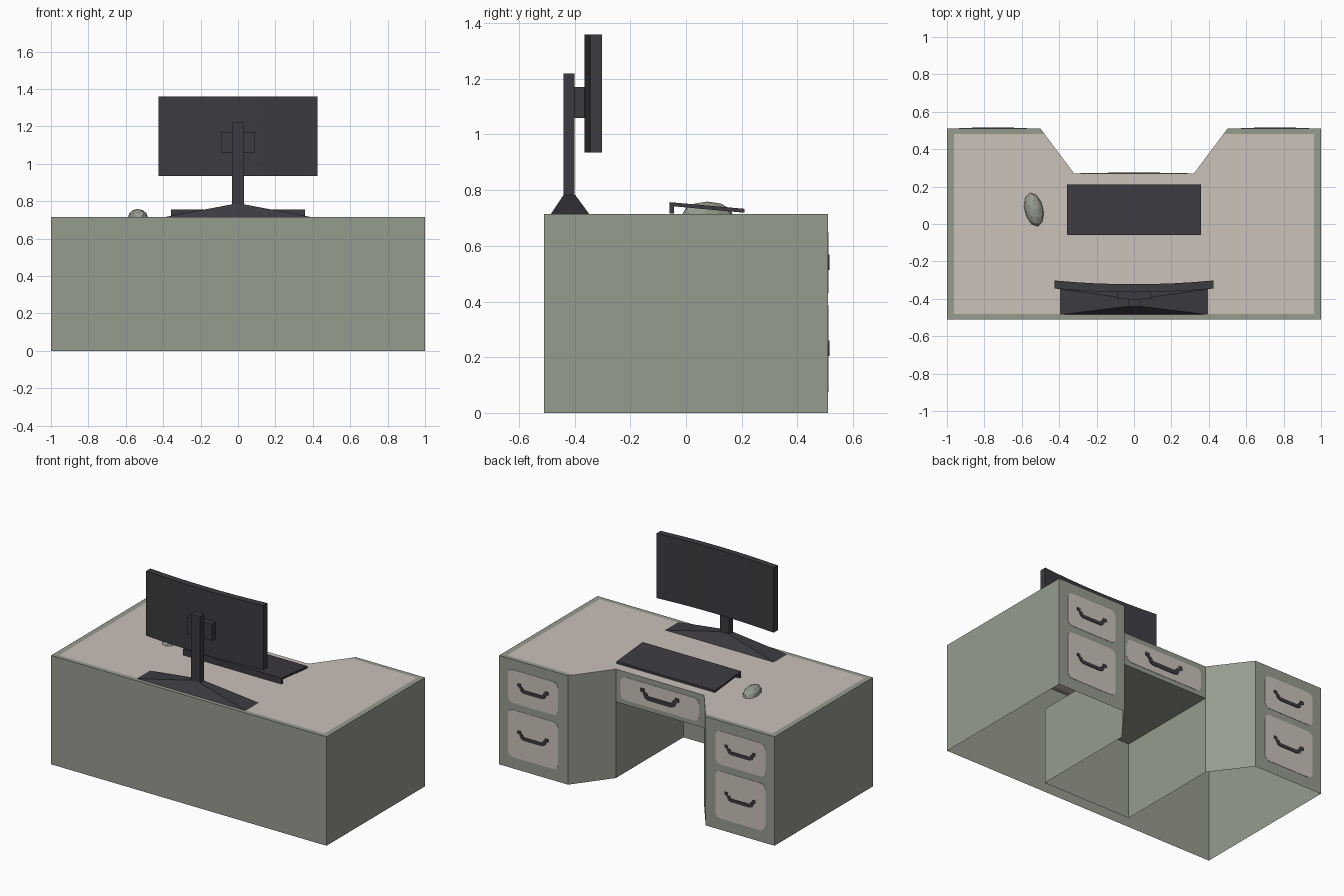
import bpy, bmesh, math
from mathutils import Matrix

if "Cube" in bpy.data.objects:
    bpy.data.objects.remove(bpy.data.objects["Cube"])


def material(name, rgb):
    m = bpy.data.materials.new(name)
    m.diffuse_color = (*rgb, 1)
    m.use_nodes = True
    m.node_tree.nodes["Principled BSDF"].inputs["Base Color"].default_value = m.diffuse_color
    return m


GREEN = material("grey_green", (0.305, 0.332, 0.275))
BEIGE = material("warm_beige", (0.597, 0.539, 0.485))
DARK = material("charcoal", (0.046, 0.043, 0.052))
H = 0.715      # desk height
KNEE = 0.5     # knee space height


def finish(name, bm, *mats):
    bmesh.ops.remove_doubles(bm, verts=bm.verts, dist=1e-5)
    bmesh.ops.recalc_face_normals(bm, faces=bm.faces)
    me = bpy.data.meshes.new(name)
    bm.to_mesh(me)
    bm.free()
    for m in mats:
        me.materials.append(m)
    ob = bpy.data.objects.new(name, me)
    bpy.context.collection.objects.link(ob)
    return ob


def poly(bm, pts, mat=0):
    f = bm.faces.new([bm.verts.new(p) for p in pts])
    f.material_index = mat
    return f


def prism(bm, pts, offset):
    """Closed solid: a polygon pushed along an offset vector."""
    f = poly(bm, pts)
    back = [tuple(c + o for c, o in zip(p, offset)) for p in pts]
    poly(bm, back[::-1])
    for i in range(len(pts)):
        j = (i + 1) % len(pts)
        poly(bm, [pts[i], pts[j], back[j], back[i]])


def box(name, x, y, z, mat):
    bm = bmesh.new()
    prism(bm, [(x[0], y[0], z[0]), (x[1], y[0], z[0]), (x[1], y[1], z[0]), (x[0], y[1], z[0])],
          (0, 0, z[1] - z[0]))
    return finish(name, bm, mat)


def mirrored(half):
    """Complete a right half outline with its mirrored left half."""
    return half + [(-x, y) for x, y in reversed(half)]


# Desk shell, open underneath, with a knee space
bm = bmesh.new()
outer = [(1, -.51), (1, .51), (.5, .51)]
inner = [(.963, -.48), (.963, .48), (.4775, .48), (.32, .27)]
poly(bm, [(x, y, H) for x, y in mirrored(inner)], 1)
rim = outer + inner[2::-1]
poly(bm, [(x, y, H) for x, y in rim[:3] + rim[3:] + [(-x, y) for x, y in reversed(rim[3:])]
          + [(-x, y) for x, y in reversed(rim[:3])]])
poly(bm, [(-1, -.51, 0), (1, -.51, 0), (1, -.51, H), (-1, -.51, H)])
for s in (-1, 1):
    for a, b in zip(outer, outer[1:]):
        poly(bm, [(s * a[0], a[1], 0), (s * b[0], b[1], 0), (s * b[0], b[1], H), (s * a[0], a[1], H)])
    poly(bm, [(s * .5, .51, 0), (s * .32, .27, 0), (s * .32, .27, KNEE), (s * .32, .27, H),
              (s * .4775, .48, H), (s * .5, .51, H)])
    poly(bm, [(s * .32, .27, 0), (s * .32, -.43, 0), (s * .32, -.43, KNEE), (s * .32, .27, KNEE)])
poly(bm, [(-.32, -.43, 0), (.32, -.43, 0), (.32, -.43, KNEE), (-.32, -.43, KNEE)])
poly(bm, [(-.32, -.43, KNEE), (.32, -.43, KNEE), (.32, .27, KNEE), (-.32, .27, KNEE)])
poly(bm, [(-.32, .27, KNEE), (.32, .27, KNEE), (.32, .27, H), (-.32, .27, H)])
finish("desk_shell", bm, GREEN, BEIGE)


# Drawer fronts with rounded corners, each with a flat curved handle
def drawer(name, cx, y, z0, z1, hw, grip, r=0.035):
    cz, hh = (z0 + z1) / 2, (z1 - z0) / 2
    pts = []
    for k, (sx, sz) in enumerate([(1, 1), (-1, 1), (-1, -1), (1, -1)]):
        for i in range(4):
            a = math.radians(90 * k + 30 * i)
            pts.append((cx + sx * (hw - r) + r * math.cos(a), y, cz + sz * (hh - r) + r * math.sin(a)))
    bm = bmesh.new()
    prism(bm, pts, (0, .002, 0))
    finish(name + "_front", bm, BEIGE)
    bm = bmesh.new()
    upper = [(.078, .014), (.066, -.004)]
    lower = [(.100, .010), (.086, -.018), (.068, -.026)]
    ring = mirrored(upper) + list(reversed(mirrored(lower)))
    prism(bm, [(cx + grip * u, y, cz + grip * v) for u, v in ring[:4] + ring[4:]], (0, .006, 0))
    for s in (-1, 1):
        prism(bm, [(cx + grip * (s * .1 + u), y, cz + grip * (.02 + v))
                   for u, v in ((-.012, -.01), (.012, -.01), (.012, .01), (-.012, .01))], (0, .006, 0))
    finish(name + "_handle", bm, DARK)


for side, s in (("right", 1), ("left", -1)):
    drawer(side + "_upper_drawer", s * .753, .51, .43, .648, .182, 1)
    drawer(side + "_lower_drawer", s * .753, .51, .075, .385, .182, 1)
drawer("centre_drawer", 0, .27, .53, .68, .285, 1.25)

# Monitor: curved screen slab
N = 8
bm = bmesh.new()
xs = [-.425 + .85 * i / N for i in range(N + 1)]
front = [(x, -.322 + .02 * (x / .425) ** 2, .935) for x in xs]
rear = [(x, y - .043, z) for x, y, z in reversed(front)]
prism(bm, front + rear, (0, 0, .425))
finish("monitor_screen", bm, DARK)

# Monitor stand: bracket, column and sloped foot
box("monitor_bracket", (-.09, .09), (-.40, -.36), (1.06, 1.17), DARK)
box("monitor_column", (-.033, .033), (-.44, -.40), (.77, 1.22), DARK)
bm = bmesh.new()
low = [(-.395, -.485, H), (.395, -.485, H), (.395, -.348, H), (-.395, -.348, H)]
top = [(-.035, -.44, .783), (.035, -.44, .783), (.035, -.398, .783), (-.035, -.398, .783)]
poly(bm, low)
poly(bm, top)
for i in range(4):
    j = (i + 1) % 4
    poly(bm, [low[i], low[j], top[j], top[i]])
finish("monitor_foot", bm, DARK)

# Keyboard: tilted slab with a rear lip
bm = bmesh.new()
profile = [(-.06, .717), (-.06, .757), (.21, .733), (.21, .719), (-.043, .742), (-.043, .717)]
prism(bm, [(-.357, y, z) for y, z in profile], (.714, 0, 0))
finish("keyboard", bm, DARK)

# Mouse: faceted half ellipsoid
bm = bmesh.new()
bmesh.ops.create_icosphere(bm, subdivisions=2, radius=1)
bmesh.ops.bisect_plane(bm, geom=bm.verts[:] + bm.edges[:] + bm.faces[:], plane_co=(0, 0, 0),
                       plane_no=(0, 0, -1), clear_outer=True)
bmesh.ops.transform(bm, verts=bm.verts, matrix=Matrix.Translation((-.535, .077, H))
                    @ Matrix.Rotation(math.radians(13), 4, 'Z') @ Matrix.Diagonal((.05, .092, .044, 1)))
finish("mouse", bm, GREEN)
